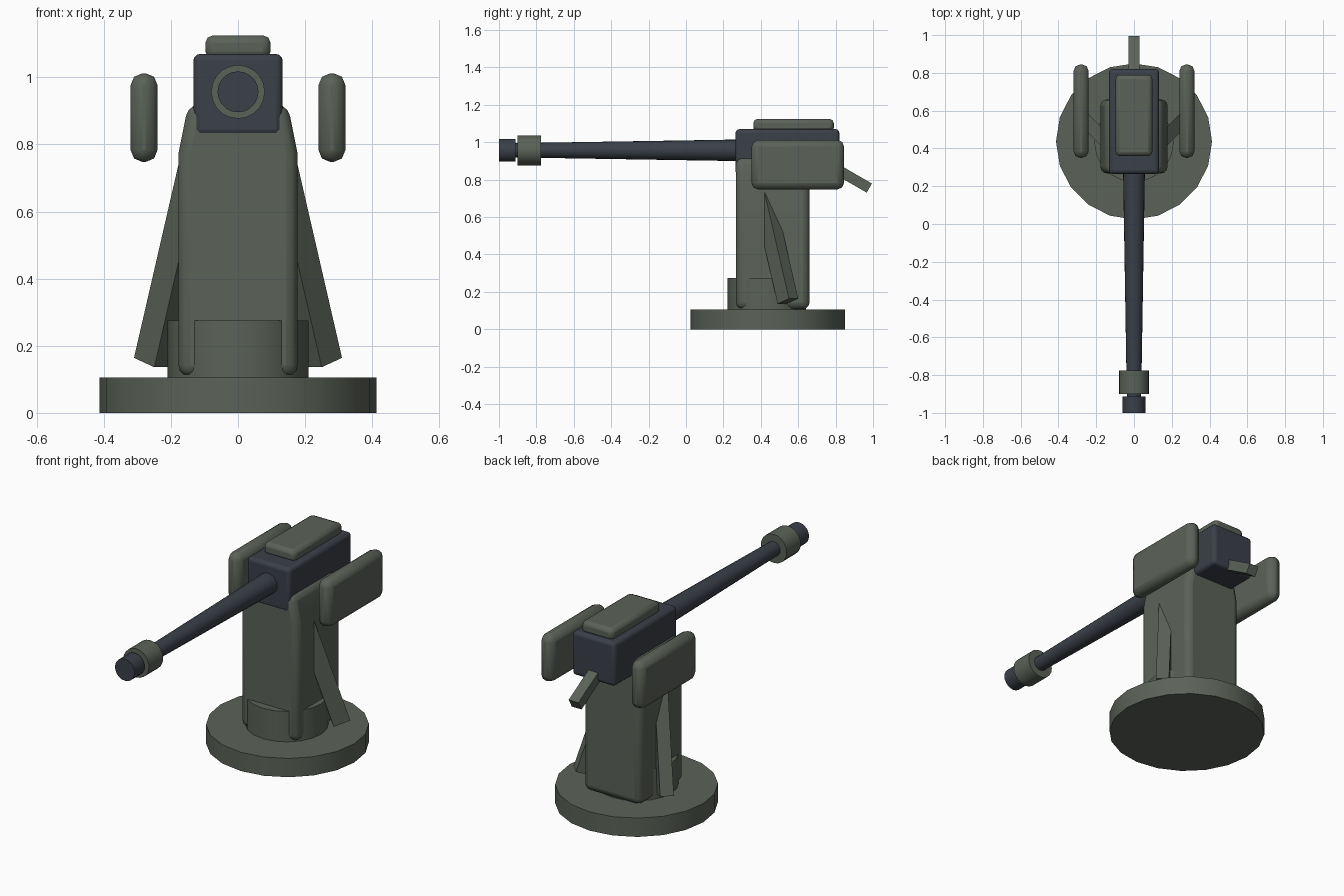
import bpy, bmesh, math
from mathutils import Vector, Matrix

cube = bpy.data.objects.get("Cube")
if cube:
    bpy.data.objects.remove(cube, do_unlink=True)


def make_material(name, rgb):
    mat = bpy.data.materials.new(name)
    mat.use_nodes = True
    mat.diffuse_color = (*rgb, 1)
    mat.node_tree.nodes["Principled BSDF"].inputs["Base Color"].default_value = (*rgb, 1)
    return mat


GREEN = make_material("grey green paint", (0.105, 0.122, 0.097))
STEEL = make_material("dark gunmetal", (0.043, 0.050, 0.065))


def finish(name, bm, mat, bevel=0, segments=2):
    """Turn a bmesh into a shaded object, with an optional rounded edge."""
    bmesh.ops.recalc_face_normals(bm, faces=bm.faces[:])
    mesh = bpy.data.meshes.new(name)
    bm.to_mesh(mesh)
    bm.free()
    mesh.materials.append(mat)
    obj = bpy.data.objects.new(name, mesh)
    bpy.context.collection.objects.link(obj)
    if bevel:
        mod = obj.modifiers.new("rounded edges", "BEVEL")
        mod.width = bevel
        mod.segments = segments
        mod.limit_method = "ANGLE"
    bpy.ops.object.select_all(action="DESELECT")
    obj.select_set(True)
    bpy.context.view_layer.objects.active = obj
    bpy.ops.object.shade_smooth_by_angle(angle=math.radians(35 if bevel else 30))
    return obj


def box(name, low, high, mat, bevel=0, segments=2):
    low, high = Vector(low), Vector(high)
    bm = bmesh.new()
    bmesh.ops.create_cube(bm, size=1, matrix=Matrix.Translation((low + high) / 2)
                          @ Matrix.Diagonal((*(high - low), 1)))
    return finish(name, bm, mat, bevel, segments)


def beam(name, start, end, side, width, depth, mat):
    """Square bar between two points; side is the direction of its width."""
    start, end = Vector(start), Vector(end)
    along = (end - start).normalized()
    side = Vector(side).normalized()
    frame = Matrix((side, along.cross(side), along)).transposed().to_4x4()
    bm = bmesh.new()
    bmesh.ops.create_cube(bm, size=1, matrix=Matrix.Translation((start + end) / 2) @ frame
                          @ Matrix.Diagonal((width, depth, (end - start).length, 1)))
    return finish(name, bm, mat)


def tube(name, start, end, r_start, r_end, mat, sides=20):
    """Capped cone or cylinder between two points."""
    start, end = Vector(start), Vector(end)
    turn = (end - start).to_track_quat("Z", "Y").to_matrix().to_4x4()
    bm = bmesh.new()
    bmesh.ops.create_cone(bm, cap_ends=True, segments=sides, radius1=r_start, radius2=r_end,
                          depth=(end - start).length,
                          matrix=Matrix.Translation((start + end) / 2) @ turn)
    return finish(name, bm, mat)


# Round base and collar
BASE_Y = 0.437
tube("base_plate", (0, BASE_Y, 0), (0, BASE_Y, 0.105), 0.413, 0.413, GREEN)
tube("base_collar", (0, BASE_Y - 0.005, 0.1), (0, BASE_Y - 0.005, 0.275), 0.21, 0.21, GREEN)

# Pedestal with tapered shoulders
half = [(0.178, 0.108), (0.178, 0.77), (0.148, 0.92)]
outline = half + [(-x, z) for x, z in reversed(half)]
bm = bmesh.new()
face = bm.faces.new([bm.verts.new((x, 0.268, z)) for x, z in outline])
grown = bmesh.ops.extrude_face_region(bm, geom=[face])["geom"]
bmesh.ops.translate(bm, vec=(0, 0.392, 0),
                    verts=[v for v in grown if isinstance(v, bmesh.types.BMVert)])
finish("pedestal", bm, GREEN, 0.035, 3)

# Receiver and its top cover
box("receiver", (-0.133, 0.265, 0.825), (0.133, 0.82, 1.07), STEEL, 0.02, 3)
box("receiver_cover", (-0.097, 0.36, 1.055), (0.097, 0.79, 1.125), GREEN, 0.022)

# Barrel and muzzle
BORE = 0.957
tube("barrel", (0, 0.3, BORE), (0, -0.92, BORE), 0.058, 0.038, STEEL)
tube("muzzle_ring", (0, -0.775, BORE), (0, -0.9, BORE), 0.08, 0.08, GREEN)
tube("muzzle_tip", (0, -0.912, BORE), (0, -1, BORE), 0.061, 0.061, STEEL)

# Rear handle
beam("rear_handle", (0, 0.76, 0.882), (0, 0.98, 0.755), (1, 0, 0), 0.06, 0.056, GREEN)

# Side shields and diagonal braces
for label, s in (("left", 1), ("right", -1)):
    inner, outer = sorted((s * 0.24, s * 0.32))
    box(label + "_shield", (inner, 0.35, 0.748), (outer, 0.845, 1.012), GREEN, 0.035)
    beam(label + "_brace", (s * 0.255, 0.545, 0.15), (s * 0.1055, 0.3955, 0.8),
         (s, -1, 0), 0.07, 0.09, GREEN)
